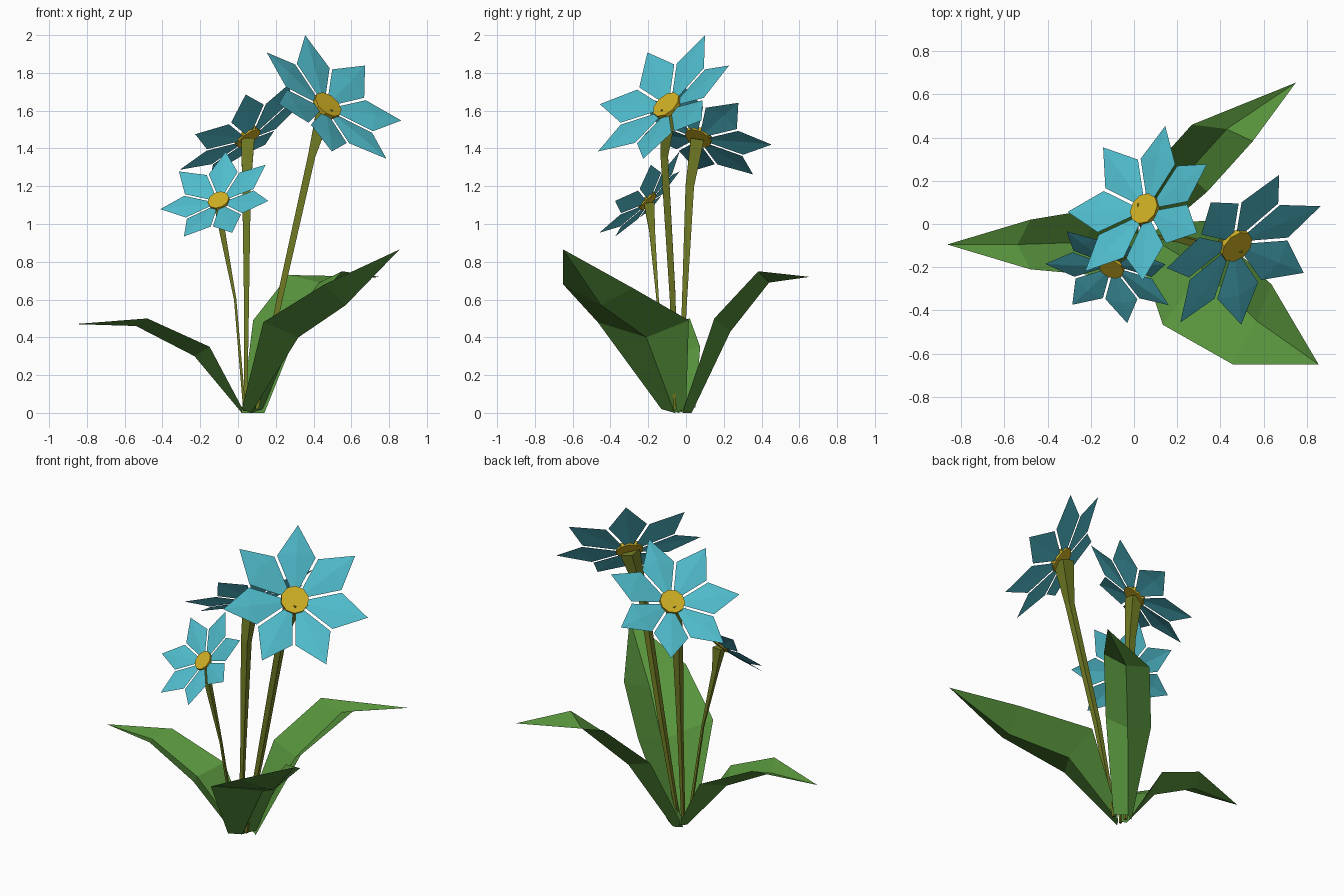
import bpy, bmesh, math
from mathutils import Vector as V

if "Cube" in bpy.data.objects:
    bpy.data.objects.remove(bpy.data.objects["Cube"])


def material(name, rgb):
    m = bpy.data.materials.new(name)
    m.diffuse_color = (*rgb, 1)
    m.use_nodes = True
    m.node_tree.nodes["Principled BSDF"].inputs["Base Color"].default_value = m.diffuse_color
    return m


BLUE = material("petal_blue", (0.08, 0.50, 0.60))
GOLD = material("centre_gold", (0.62, 0.43, 0.017))
OLIVE = material("stem_olive", (0.17, 0.205, 0.018))
GREEN = material("leaf_green", (0.095, 0.29, 0.045))


def add_object(name, verts, faces, mat):
    me = bpy.data.meshes.new(name)
    me.from_pydata([tuple(v) for v in verts], [], faces)
    me.materials.append(mat)
    ob = bpy.data.objects.new(name, me)
    bpy.context.collection.objects.link(ob)
    return ob


def flower(name, centre, normal, tip, radius):
    """Seven creased kite petals, cupped forward, around a flat disc."""
    c, n = V(centre), V(normal).normalized()
    u = V(tip) - c
    u = (u - n * u.dot(n)).normalized()
    w = n.cross(u)

    def at(r, deg, h):
        a = math.radians(deg)
        return c + (u * math.cos(a) + w * math.sin(a)) * r * radius + n * h * radius

    verts, faces = [], []
    for i in range(7):
        a, k = i * 360 / 7, len(verts)
        verts += [at(.15, a - 19, 0), at(.15, a, .01), at(.15, a + 19, 0),
                  at(.64, a - 24, .08), at(.64, a, .11), at(.64, a + 24, .08),
                  at(1, a, .165)]
        faces += [[k + j for j in f] for f in
                  ((0, 3, 4, 1), (1, 4, 5, 2), (3, 6, 4), (4, 6, 5))]
    add_object(name + "_petals", verts, faces, BLUE)

    # flat ten-sided centre
    N = 10
    verts = [at(.19, j * 360 / N, h) for h in (-.01, .05) for j in range(N)]
    faces = [list(range(N))[::-1], list(range(N, 2 * N))]
    faces += [[j, (j + 1) % N, (j + 1) % N + N, j + N] for j in range(N)]
    add_object(name + "_centre", verts, faces, GOLD)


def stem(name, path, radii, sides=4):
    """Tapered tube through the path points, flaring under the flower."""
    pts = [V(p) for p in path]
    verts, faces = [], []
    for i, p in enumerate(pts):
        d = (pts[min(i + 1, len(pts) - 1)] - pts[max(i - 1, 0)]).normalized()
        x = V((0, 1, 0)).cross(d).normalized()
        y = d.cross(x)
        for j in range(sides):
            a = 2 * math.pi * (j + .5) / sides
            verts.append(p + (x * math.cos(a) + y * math.sin(a)) * radii[i])
    for i in range(len(pts) - 1):
        for j in range(sides):
            k = (j + 1) % sides
            faces.append([i * sides + j, i * sides + k,
                          (i + 1) * sides + k, (i + 1) * sides + j])
    top = (len(pts) - 1) * sides
    faces += [list(range(sides))[::-1], [top + j for j in range(sides)]]
    add_object(name, verts, faces, OLIVE)


def leaf(name, rows, tip):
    """V-shaped blade: rows of (left, middle, right), closing in a tip."""
    verts = [p for r in rows for p in r] + [tip]
    faces = []
    for i in range(len(rows) - 1):
        for j in (0, 1):
            k = 3 * i + j
            faces.append([k, k + 1, k + 4, k + 3])
    t, k = len(verts) - 1, 3 * (len(rows) - 1)
    faces += [[k, k + 1, t], [k + 1, k + 2, t]]
    me = add_object(name, verts, faces, GREEN).data
    # upper side faces up
    if sum(p.normal.z * p.area for p in me.polygons) < 0:
        me.flip_normals()


# Flowers
flower("tall_flower", (.467, -.095, 1.62), (.54, -.55, .63), (.356, .10, 2.0), .435)
flower("back_flower", (.055, .065, 1.455), (-.54, .36, .76), (.148, .457, 1.417), .395)
flower("small_flower", (-.10, -.20, 1.118), (-.28, -.69, .66), (-.41, -.18, 1.074), .31)

# Stems
stem("tall_stem", [(.10, -.06, .02), (.22, -.07, .60), (.39, -.115, 1.36), (.46, -.09, 1.61)],
     [.012, .022, .028, .06])
stem("back_stem", [(.04, -.03, .01), (.045, -.01, .55), (.045, .02, 1.2), (.052, .06, 1.45)],
     [.012, .018, .032, .05])
stem("small_stem", [(.035, -.08, .01), (-.015, -.15, .60), (-.085, -.18, .97), (-.10, -.195, 1.11)],
     [.01, .009, .022, .04])

# Leaves
leaf("left_leaf", [
    ((.02, -.10, .03), (.02, -.04, 0), (.02, .05, .03)),
    ((-.15, -.24, .35), (-.23, -.085, .30), (-.15, .075, .35)),
    ((-.48, -.21, .50), (-.54, -.095, .46), (-.48, .02, .50))],
    (-.865, -.095, .47))
leaf("back_leaf", [
    ((.02, .0, 0), (.07, .03, 0), (.14, -.02, 0)),
    ((.08, .25, .49), (.245, .235, .43), (.34, .15, .50)),
    ((.268, .46, .73), (.43, .44, .69), (.55, .383, .75))],
    (.75, .655, .72))
leaf("front_leaf", [
    ((.02, -.13, .02), (.07, -.06, 0), (.13, 0, .02)),
    ((.134, -.467, .48), (.32, -.21, .40), (.33, .015, .49)),
    ((.457, -.65, .68), (.57, -.45, .57), (.637, -.28, .66))],
    (.855, -.65, .865))
